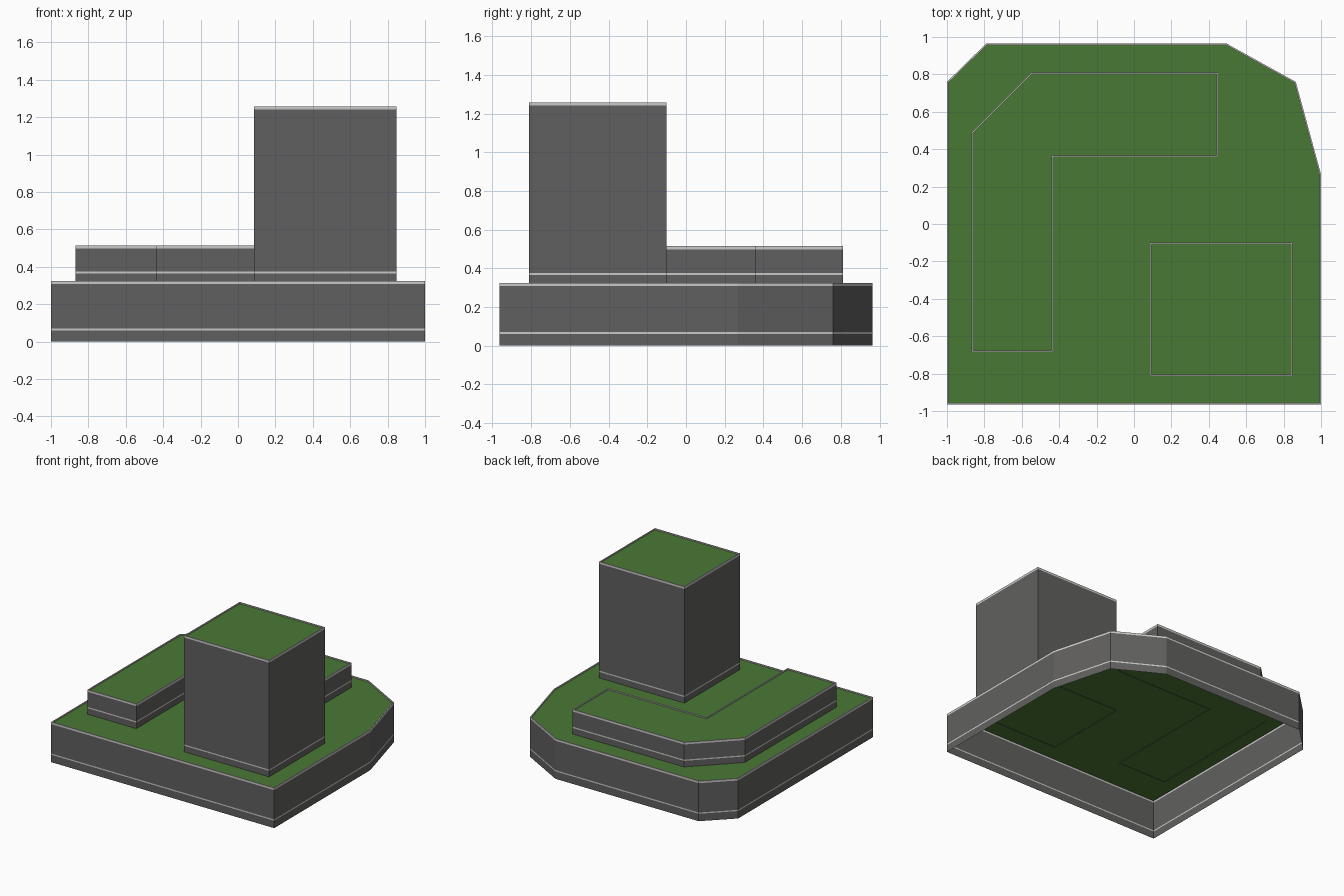
import bpy
import bmesh

cube = bpy.data.objects.get("Cube")
if cube:
    bpy.data.objects.remove(cube, do_unlink=True)


def make_material(name, rgb):
    mat = bpy.data.materials.new(name)
    mat.use_nodes = True
    mat.diffuse_color = (*rgb, 1)
    mat.node_tree.nodes["Principled BSDF"].inputs["Base Color"].default_value = (*rgb, 1)
    return mat


WALL, TRIM, ROOF = range(3)
MATERIALS = [
    make_material("dark grey wall", (0.12, 0.118, 0.116)),
    make_material("pale grey trim", (0.6, 0.59, 0.58)),
    make_material("grass green roof", (0.068, 0.19, 0.036)),
]
RIM_WIDTH, RIM_DROP, RIM_HEIGHT, BAND = 0.008, 0.009, 0.017, 0.01


def build_block(name, outline, bottom, band_z, top):
    """Open-bottomed walls with a trim band, a rim and a sunken roof."""
    bm = bmesh.new()
    levels = [bottom, band_z, band_z + BAND, top - RIM_HEIGHT, top]
    rings = [[bm.verts.new((x, y, z)) for x, y in outline] for z in levels]
    count = len(outline)

    # Wall strips, alternating wall and trim
    for level, (low, high) in enumerate(zip(rings, rings[1:])):
        for i in range(count):
            j = (i + 1) % count
            face = bm.faces.new((low[i], low[j], high[j], high[i]))
            face.material_index = TRIM if level % 2 else WALL

    # Rim around the roof, then the roof set below it
    roof = bm.faces.new(rings[-1])
    roof.material_index = TRIM
    bm.normal_update()
    bmesh.ops.inset_region(bm, faces=[roof], thickness=RIM_WIDTH,
                           use_boundary=True, use_even_offset=True)
    bmesh.ops.inset_region(bm, faces=[roof], thickness=0, depth=-RIM_DROP,
                           use_boundary=True)
    roof.material_index = ROOF

    mesh = bpy.data.meshes.new(name)
    bm.to_mesh(mesh)
    bm.free()
    for mat in MATERIALS:
        mesh.materials.append(mat)
    obj = bpy.data.objects.new(name, mesh)
    bpy.context.collection.objects.link(obj)
    return obj


# Wide podium with clipped back corners
podium = [(-1, -0.965), (1, -0.965), (1, 0.265), (0.865, 0.76),
          (0.495, 0.965), (-0.79, 0.965), (-1, 0.76)]
build_block("podium", podium, 0, 0.06, 0.325)

# Low L-shaped wing
wing = [(-0.87, -0.685), (-0.432, -0.685), (-0.432, 0.357), (0.45, 0.357),
        (0.45, 0.81), (-0.55, 0.81), (-0.87, 0.49)]
build_block("low_wing", wing, 0.312, 0.365, 0.515)

# Tall tower
tower = [(0.085, -0.812), (0.848, -0.812), (0.848, -0.1), (0.085, -0.1)]
build_block("tower", tower, 0.312, 0.365, 1.258)
